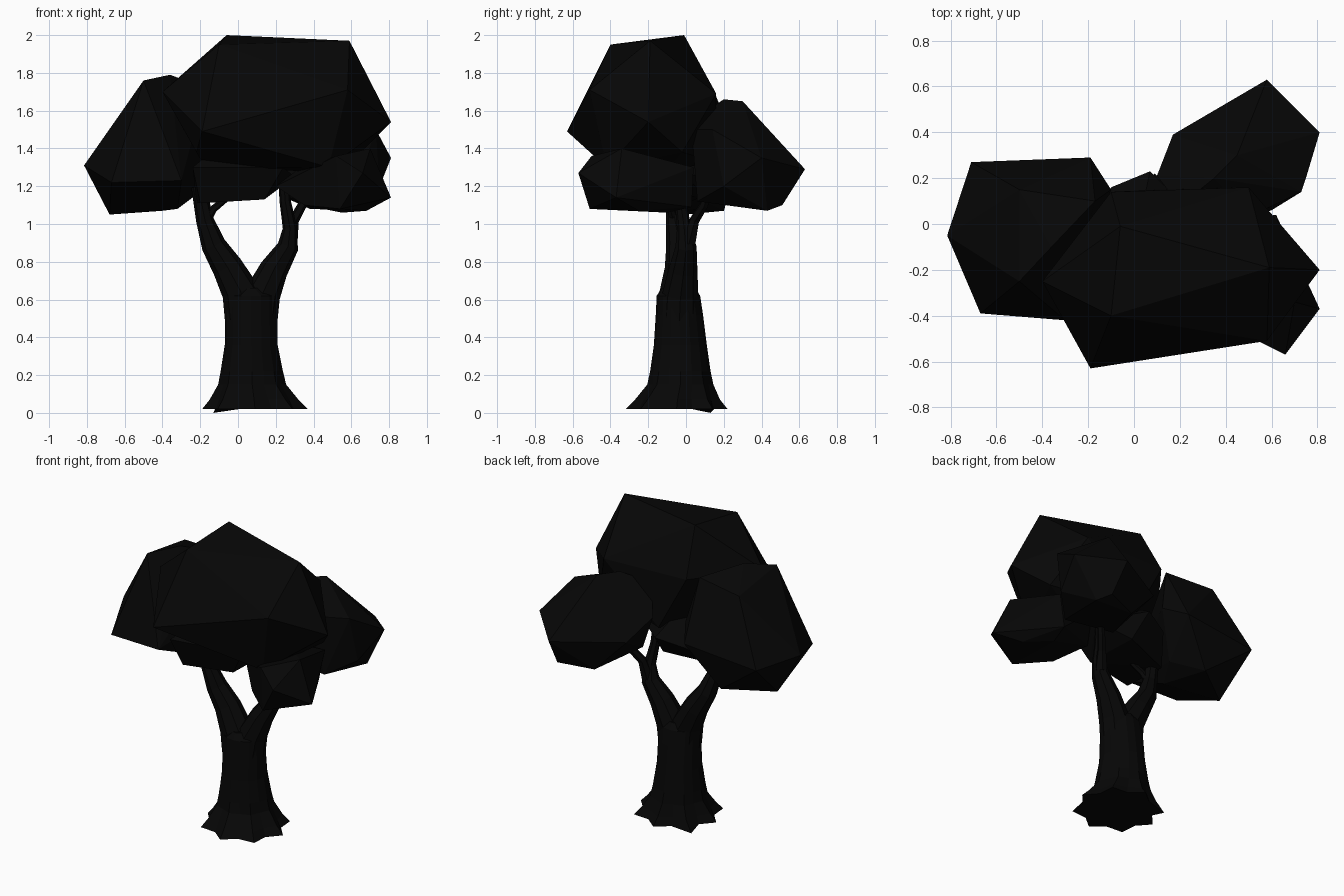
import bpy, bmesh, math
from mathutils import Vector

dark = bpy.data.materials.new("near black")
dark.diffuse_color = (0.002, 0.002, 0.002, 1)


def finish(bm, name):
    bmesh.ops.recalc_face_normals(bm, faces=bm.faces)
    mesh = bpy.data.meshes.new(name)
    bm.to_mesh(mesh)
    bm.free()
    mesh.materials.append(dark)
    obj = bpy.data.objects.new(name, mesh)
    bpy.context.collection.objects.link(obj)


def hull(name, points):
    """Faceted leaf clump wrapped round a few corner points."""
    bm = bmesh.new()
    for p in points:
        bm.verts.new(p)
    bmesh.ops.convex_hull(bm, input=bm.verts)
    loose = [v for v in bm.verts if not v.link_faces]
    bmesh.ops.delete(bm, geom=loose, context='VERTS')
    finish(bm, name)


def skin(name, rings):
    """Join equal-length rings of points and cap both ends."""
    bm = bmesh.new()
    loops = [[bm.verts.new(p) for p in ring] for ring in rings]
    n = len(loops[0])
    for a, b in zip(loops, loops[1:]):
        for i in range(n):
            j = (i + 1) % n
            bm.faces.new((a[i], a[j], b[j], b[i]))
    bm.faces.new(loops[0][::-1])
    bm.faces.new(loops[-1])
    finish(bm, name)


def limb(name, path, sides=8):
    """Tapered tube through (x, y, z, radius) stations."""
    pts = [Vector(p[:3]) for p in path]
    rings = []
    for i, p in enumerate(pts):
        d = (pts[min(i + 1, len(pts) - 1)] - pts[max(i - 1, 0)]).normalized()
        u = Vector((0, 1, 0)).cross(d).normalized()
        v = d.cross(u)
        rings.append([p + path[i][3] * (u * math.cos(t) + v * math.sin(t))
                      for t in (2 * math.pi * k / sides for k in range(sides))])
    skin(name, rings)


# Trunk: z, centre x, centre y, radius x, radius y, root ripple
stations = [(0.02, 0.09, -0.05, 0.28, 0.27, 0.20),
            (0.07, 0.085, -0.045, 0.235, 0.225, 0.14),
            (0.15, 0.075, -0.03, 0.18, 0.175, 0.08),
            (0.22, 0.073, -0.03, 0.165, 0.16, 0.03),
            (0.36, 0.07, -0.03, 0.14, 0.14, 0),
            (0.52, 0.07, -0.035, 0.138, 0.125, 0),
            (0.62, 0.07, -0.04, 0.135, 0.115, 0),
            (0.66, 0.07, -0.04, 0.05, 0.09, 0)]
N = 16
trunk = []
for z, cx, cy, rx, ry, ripple in stations:
    ring = []
    for k in range(N):
        t = 2 * math.pi * k / N
        s = 1 - ripple * (k % 2)
        ring.append((cx + rx * s * math.cos(t), cy + ry * s * math.sin(t), z))
    trunk.append(ring)
trunk[0][6] = (-0.13, 0.13, 0)  # one root tip reaches the ground
skin("trunk", trunk)

# Branches and twigs
limb("left_branch", [(0.03, -0.04, 0.5, 0.1), (0.015, -0.04, 0.64, 0.1), (-0.055, -0.03, 0.77, 0.082),
                     (-0.13, -0.04, 0.89, 0.065), (-0.175, -0.06, 1.02, 0.047), (-0.21, -0.07, 1.2, 0.038)])
limb("left_twig", [(-0.17, -0.06, 1.01, 0.025), (-0.13, -0.08, 1.08, 0.02), (-0.03, -0.11, 1.16, 0.015)], 6)
limb("right_branch", [(0.11, -0.035, 0.5, 0.1), (0.13, -0.03, 0.63, 0.095), (0.19, -0.015, 0.76, 0.076),
                      (0.265, 0, 0.88, 0.056), (0.275, -0.01, 0.98, 0.038), (0.25, -0.03, 1.12, 0.03),
                      (0.24, -0.04, 1.25, 0.028)])
limb("right_twig", [(0.275, 0.015, 0.9, 0.04), (0.295, 0.045, 1.02, 0.028), (0.34, 0.095, 1.1, 0.024),
                    (0.38, 0.13, 1.2, 0.02)], 6)

# Leaf clumps
hull("crown_leaves", [(-.06, -.01, 2), (-.1, -.4, 1.95), (.59, -.19, 1.97), (.81, -.2, 1.54), (.58, -.51, 1.71),
                      (-.19, -.63, 1.49), (-.4, -.25, 1.7), (.48, -.42, 1.3), (-.22, -.42, 1.38), (.5, .16, 1.69),
                      (-.1, .14, 1.7), (.65, -.02, 1.38), (.1, .15, 1.33), (-.17, -.2, 1.29), (.4, -.1, 1.28)])
hull("left_leaves", [(-.815, -.05, 1.31), (-.5, -.25, 1.76), (-.36, -.1, 1.79), (-.5, .15, 1.7), (-.71, .27, 1.3),
                     (-.19, .29, 1.35), (-.67, -.39, 1.22), (-.3, -.42, 1.23), (-.68, 0, 1.05), (-.32, -.1, 1.08),
                     (-.1, .15, 1.42), (-.24, .05, 1.14), (-.17, .1, 1.72), (-.4, .2, 1.07)])
hull("back_right_leaves", [(.58, .63, 1.29), (.17, .39, 1.3), (.81, .4, 1.35), (.73, .14, 1.5), (.45, .3, 1.65),
                           (.35, .2, 1.66), (.66, .43, 1.07), (.6, .51, 1.1), (.38, .43, 1.08), (.6, .06, 1.12),
                           (.75, .2, 1.2), (.1, .21, 1.42), (.25, .1, 1.14), (.5, .03, 1.5), (.2, .08, 1.58)])
hull("front_right_leaves", [(.66, -.57, 1.27), (.81, -.37, 1.14), (.7, -.34, 1.4), (.54, -.51, 1.08),
                            (.35, -.35, 1.1), (.55, -.1, 1.06), (.68, -.25, 1.07), (.52, -.5, 1.36),
                            (.62, .04, 1.3), (.58, .03, 1.09), (.2, -.2, 1.2), (.33, 0, 1.3)])
hull("inner_leaves", [(-.2, -.3, 1.11), (-.24, -.38, 1.3), (.14, -.25, 1.13), (.24, -.3, 1.3), (.07, .23, 1.3),
                      (-.1, .16, 1.25), (.1, .1, 1.15), (-.22, 0, 1.11), (.3, 0, 1.25), (0, -.1, 1.5)])
